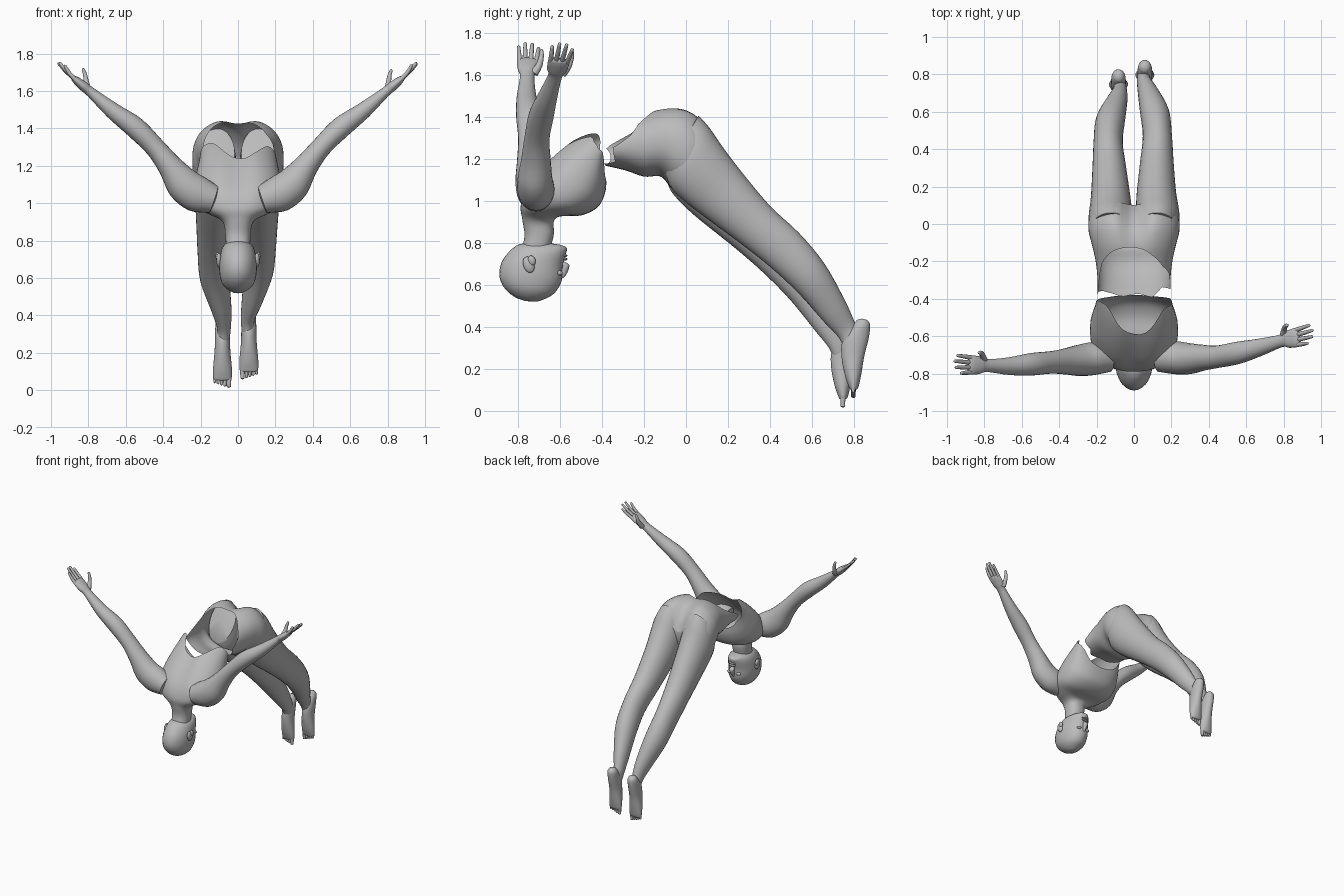
import bpy, bmesh, math, random
from mathutils import Vector as V, Matrix

if "Cube" in bpy.data.objects:
    bpy.data.objects.remove(bpy.data.objects["Cube"], do_unlink=True)
random.seed(4)

grey = bpy.data.materials.new("plain grey")
grey.use_nodes = True
grey.diffuse_color = (0.5, 0.5, 0.5, 1)
grey.node_tree.nodes["Principled BSDF"].inputs["Base Color"].default_value = (0.5, 0.5, 0.5, 1)


def finish(name, bm):
    bmesh.ops.recalc_face_normals(bm, faces=bm.faces)
    me = bpy.data.meshes.new(name)
    bm.to_mesh(me)
    bm.free()
    me.materials.append(grey)
    ob = bpy.data.objects.new(name, me)
    bpy.context.collection.objects.link(ob)
    bpy.ops.object.select_all(action='DESELECT')
    ob.select_set(True)
    bpy.context.view_layer.objects.active = ob
    bpy.ops.object.shade_smooth_by_angle(angle=math.radians(50))
    return ob


def spline(secs, t):
    """Catmull-Rom blend of the sections at parameter t."""
    k = max(0, min(int(t), len(secs) - 2))
    f = t - k
    p = [secs[max(0, min(i, len(secs) - 1))] for i in (k - 1, k, k + 1, k + 2)]
    w = (-.5*f + f*f - .5*f**3, 1 - 2.5*f*f + 1.5*f**3,
         .5*f + 2*f*f - 1.5*f**3, -.5*f*f + .5*f**3)
    out = []
    for i in range(4):
        acc = p[0][i] * w[0]
        for q in range(1, 4):
            acc = acc + p[q][i] * w[q]
        out.append(acc)
    return out


def loft(name, secs, n=24, steps=4, lo=None, hi=None, cap0=0.0, cap1=0.0, power=1.0):
    """Skin sections (centre, side axis, back axis, groove); lo and hi tear the ends."""
    bm = bmesh.new()
    rows = (len(secs) - 1) * steps
    grid = []
    for i in range(rows + 1):
        ring = []
        for j in range(n):
            th = 2 * math.pi * j / n
            t0 = lo(th) if lo else 0
            t1 = hi(th) if hi else len(secs) - 1
            c, a, b, g = spline(secs, t0 + (t1 - t0) * i / rows)
            cs, sn = math.cos(th), math.sin(th)
            cs = math.copysign(abs(cs) ** power, cs)
            sn = math.copysign(abs(sn) ** power, sn)
            sn *= 1 - g * math.exp(-((th - math.pi / 2) / .25) ** 2)
            ring.append(bm.verts.new(c + a * cs + b * sn))
        grid.append(ring)
    for r0, r1 in zip(grid, grid[1:]):
        for j in range(n):
            bm.faces.new((r0[j], r0[(j + 1) % n], r1[(j + 1) % n], r1[j]))
    for ring, s, nxt, d in ((grid[0], secs[0], secs[1], cap0), (grid[-1], secs[-1], secs[-2], cap1)):
        if d:
            pole = bm.verts.new(s[0] + (s[0] - nxt[0]).normalized() * d)
            for j in range(n):
                bm.faces.new((ring[j], ring[(j + 1) % n], pole))
    return finish(name, bm)


def slab(back, front, hw, cx=0.0, groove=0.0):
    """Section spanning a back and a front (y, z) point, hw wide to each side."""
    b, f = V((cx, *back)), V((cx, *front))
    return ((b + f) / 2, V((hw, 0, 0)), (b - f) / 2, groove)


def tube(name, pts, ref, n=16, steps=3, cap0=0.0, cap1=0.01):
    """Limb through (point, radius along ref, other radius)."""
    secs = []
    for i, (p, ra, rb) in enumerate(pts):
        d = (V(pts[min(i + 1, len(pts) - 1)][0]) - V(pts[max(i - 1, 0)][0])).normalized()
        a = (ref - d * ref.dot(d)).normalized()
        secs.append((V(p), a * ra, d.cross(a) * rb, 0.0))
    return loft(name, secs, n, steps, cap0=cap0, cap1=cap1)


def ball(name, loc, size, rot=0.0):
    bm = bmesh.new()
    bmesh.ops.create_uvsphere(bm, u_segments=16, v_segments=10, radius=1,
                              matrix=Matrix.Translation(loc) @ Matrix.Rotation(rot, 4, 'X') @ Matrix.Diagonal((*size, 1)))
    return finish(name, bm)


def jagged(amount, count=17):
    vals = [random.uniform(-amount, amount) for _ in range(count)]

    def f(th):
        u = th / (2 * math.pi) * count
        k = int(u)
        return vals[k % count] * (1 - u + k) + vals[(k + 1) % count] * (u - k)
    return f


# Upper torso and neck: open shell torn at the waist
j1, j2 = jagged(.38), jagged(.3)
loft("upper_torso", [
    slab((-.79, .75), (-.65, .76), .065), slab((-.77, .83), (-.63, .84), .068),
    slab((-.78, .91), (-.63, .90), .085), slab((-.79, .98), (-.60, .925), .165, 0, .03),
    slab((-.76, 1.08), (-.50, .93), .225, 0, .1), slab((-.68, 1.18), (-.42, .97), .235, 0, .12),
    slab((-.59, 1.26), (-.385, 1.04), .222, 0, .12), slab((-.50, 1.32), (-.38, 1.11), .208, 0, .1),
    slab((-.42, 1.355), (-.385, 1.18), .2, 0, .08)], n=52, power=.88,
    hi=lambda th: 7.75 - 1.6 * max(0, math.sin(th)) ** 4 - .7 * max(0, -math.sin(th)) ** 2 + j1(th))

# Pelvis: open shell torn at the waist, cleft at the back
loft("pelvis", [
    slab((-.40, 1.32), (-.40, 1.17), .195), slab((-.30, 1.375), (-.29, 1.145), .195, 0, .03),
    slab((-.20, 1.42), (-.20, 1.115), .205, 0, .06), slab((-.10, 1.45), (-.12, 1.115), .225, 0, .15),
    slab((0, 1.45), (-.07, 1.06), .243, 0, .3), slab((.08, 1.40), (-.01, 1.02), .238, 0, .45),
    slab((.12, 1.32), (.05, 1.03), .2, 0, .55)], n=52, cap1=.01, power=.9,
    lo=lambda th: .35 + 2.3 * max(0, math.sin(th)) + j2(th))

# Head, upside down and facing back
loft("head", [
    slab((-.765, .522), (-.70, .521), .025), slab((-.82, .543), (-.655, .54), .06),
    slab((-.87, .59), (-.62, .567), .088), slab((-.89, .65), (-.592, .62), .1),
    slab((-.872, .72), (-.588, .685), .098), slab((-.81, .785), (-.575, .74), .083),
    slab((-.74, .80), (-.568, .775), .055), slab((-.69, .80), (-.60, .79), .03)],
    n=28, cap0=.003, cap1=.003)
tube("nose", [((0, -.597, .635), .01, .012), ((0, -.582, .66), .014, .016),
              ((0, -.572, .69), .02, .016), ((0, -.588, .70), .014, .012)], V((1, 0, 0)), 12)
for z, nm in ((.722, "upper_lip"), (.738, "lower_lip")):
    ball(nm, (0, -.577, z), (.03, .012, .007))

for s, side in ((1, "left"), (-1, "right")):
    # Ear and eye
    ball(side + "_ear", (s * .102, -.75, .695), (.014, .026, .04), .35)
    ball(side + "_ear_lobe", (s * .108, -.735, .715), (.012, .018, .024), .35)
    ball(side + "_eye", (s * .038, -.602, .655), (.02, .014, .012))

    # Arm with palm: depths and wrist differ between sides
    ys = (-.715, -.715, -.72, -.715, -.71, -.69, -.66, -.625) if s > 0 else \
         (-.715, -.72, -.73, -.735, -.74, -.75, -.76, -.757)
    wrist = V((s * .785, ys[7], 1.592))
    d = V((s * .76, .17 if s > 0 else .03, .62)).normalized()
    wide = V((0, 1, 0))
    wide = (wide - d * wide.dot(d)).normalized()
    up = d.cross(wide) * -s
    if up.z < 0:
        up = -up
    xz = ((.13, 1.02), (.22, 1.05), (.295, 1.105), (.365, 1.20), (.445, 1.30), (.55, 1.405), (.67, 1.495))
    rad = ((.075, .075), (.088, .098), (.083, .092), (.07, .066), (.06, .054), (.06, .057), (.047, .044))
    pts = [((s * x, ys[i], z), *rad[i]) for i, (x, z) in enumerate(xz)]
    pts += [(wrist, .034, .027), (wrist + d * .05, .046, .026),
            (wrist + d * .10, .052, .021), (wrist + d * .125, .047, .014)]
    tube(side + "_arm", pts, V((0, 1, 0)), 24, 4, .02, .008)

    # Fingers and thumb
    for i, ln in enumerate((.115, .14, .135, .10)):
        k = (1.5 - i) * .026
        root = wrist + d * .105 + wide * k
        aim = (d + wide * k * 2.2).normalized()
        bend = up * (.004 + .006 * i)
        tube(f"{side}_finger_{i + 1}", [(root, .0125, .012), (root + aim * ln * .5 + bend * .3, .011, .011),
             (root + aim * ln * .92 + bend, .008, .008)], wide, 10, 3, 0, .008)
    tr = wrist + d * .025 + wide * .03
    tube(side + "_thumb", [(tr, .022, .02), (tr + d * .03 + wide * .025 + up * .025, .016, .015),
         (tr + d * .065 + wide * .035 + up * .055, .012, .011),
         (tr + d * .09 + wide * .035 + up * .07, .008, .008)], wide, 10, 3, .005, .007)

    # Leg: the right one hangs slightly lower and further forward
    off = (0, 0) if s > 0 else (-.05, -.045)
    cxs = (.122, .125, .125, .12, .122, .125, .11, .075, .052, .055) if s > 0 else \
          (.122, .125, .125, .125, .132, .138, .125, .09, .075, .08)
    prof = (((.06, 1.405), (-.10, 1.13), .105), ((.11, 1.35), (-.07, 1.06), .118),
            ((.165, 1.27), (-.01, 1.00), .115), ((.255, 1.15), (.085, .925), .105),
            ((.40, .976), (.255, .80), .09), ((.54, .845), (.40, .685), .078),
            ((.66, .70), (.535, .56), .078), ((.755, .53), (.655, .425), .055),
            ((.805, .42), (.73, .345), .037), ((.835, .35), (.755, .285), .035))
    secs = []
    for i, (b, f, hw) in enumerate(prof):
        m = i / 8 if i < 8 else 1
        o = V((off[0] * m, off[1] * m))
        secs.append(slab(V(b) + o, V(f) + o, hw, s * cxs[i]))
    loft(side + "_leg", secs, 28, 4, cap0=.02, cap1=.01)

    # Foot, heel up and toes down
    fx = .058 if s > 0 else -.083
    foot = (((.862, .432), (.815, .432), .022), ((.877, .41), (.79, .40), .036),
            ((.872, .35), (.745, .33), .04), ((.85, .26), (.742, .25), .042),
            ((.835, .17), (.758, .165), .05), ((.823, .115), (.775, .115), .05), ((.815, .10), (.782, .10), .045))
    loft(side + "_foot", [slab(V(b) + V(off), V(f) + V(off), hw, fx) for b, f, hw in foot],
         24, 4, cap0=.006, cap1=.004)
    for i, r in enumerate((.014, .0105, .01, .0095, .009)):
        x = fx - s * (.034 - .018 * i - (.003 if i else 0))
        y, z = .80 + off[0], .11 + off[1]
        tip = .058 + off[1] + .006 * i
        tube(f"{side}_toe_{i + 1}", [((x, y, z), r, r), ((x, y - .003, (z + tip) / 2), r * .85, r * .85),
             ((x, y - .002, tip + .006), r * .8, r * .8)], V((1, 0, 0)), 10, 3, 0, .006)
